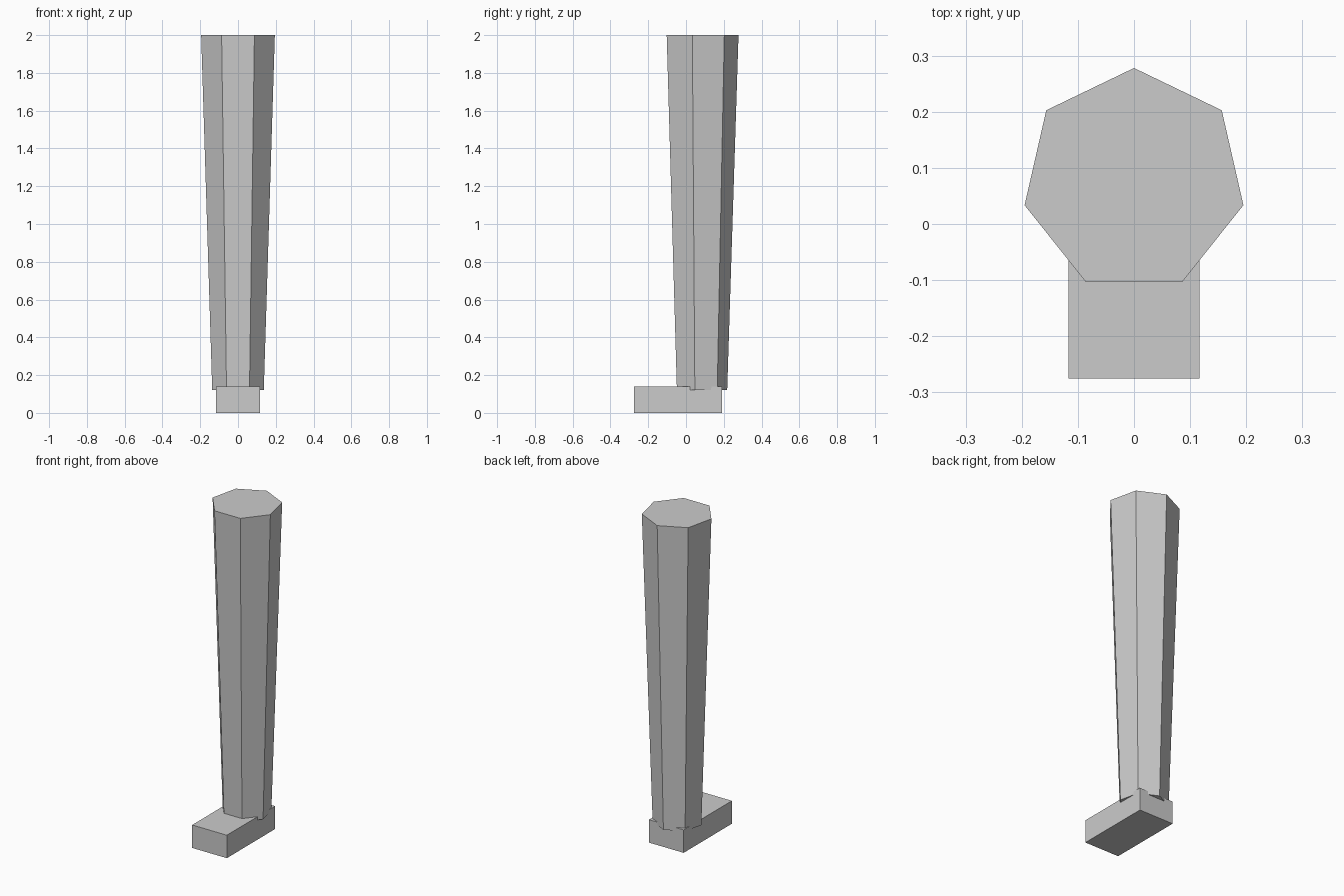
import bpy
import math

if "Cube" in bpy.data.objects:
    bpy.data.objects.remove(bpy.data.objects["Cube"])

# Leg: seven-sided column, wider at the top, one corner pointing to the back
Z0, Z1 = 0.12, 2.0
bpy.ops.mesh.primitive_cone_add(vertices=7, radius1=0.14, radius2=0.2,
                                depth=Z1 - Z0, end_fill_type='NGON',
                                location=(0, 0.078, (Z0 + Z1) / 2))
leg = bpy.context.object
leg.name = "leg"
# Turn so the first corner lies on +y
v = max((v.co for v in leg.data.vertices if v.co.z > 0), key=lambda c: c.y)
leg.rotation_euler.z = math.pi / 2 - math.atan2(v.y, v.x)

# Foot: flat block reaching forward
bpy.ops.mesh.primitive_cube_add(size=1, location=(0, -0.0425, 0.07))
foot = bpy.context.object
foot.name = "foot"
foot.scale = (0.234, 0.465, 0.14)
